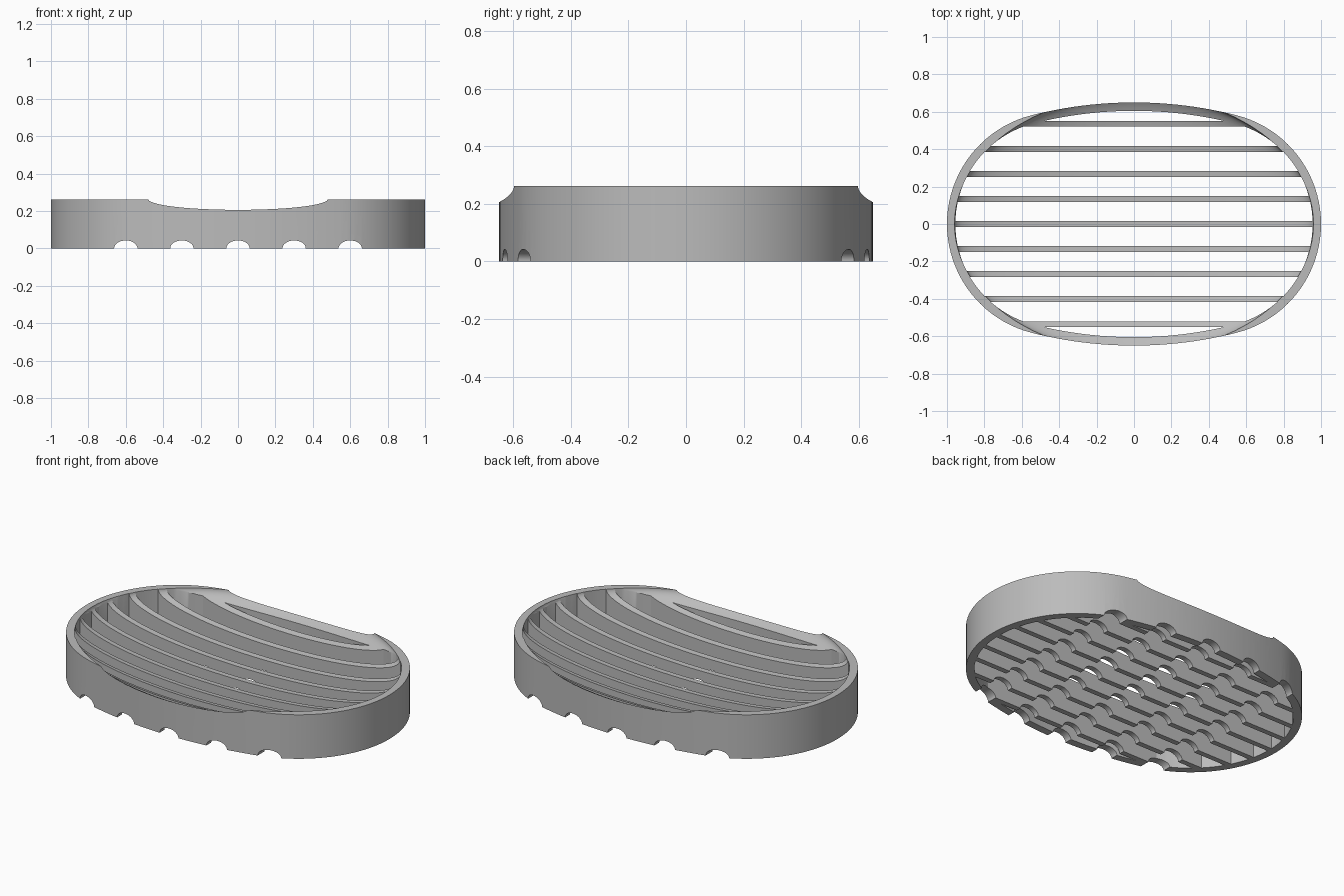
import bpy, bmesh, math

if "Cube" in bpy.data.objects:
    bpy.data.objects.remove(bpy.data.objects["Cube"])

HEIGHT, WALL = 0.262, 0.045
END_C, END_R = 0.4, 0.6            # end arcs of the oval
SIDE_C, SIDE_R = 1.575, 2.225      # long shallow side arcs
JOIN = math.atan2(SIDE_C, END_C)   # angle where the arcs meet

grey = bpy.data.materials.new("plain grey")
grey.diffuse_color = (0.5, 0.5, 0.5, 1)
grey.use_nodes = True
grey.node_tree.nodes["Principled BSDF"].inputs["Base Color"].default_value = grey.diffuse_color


def oval(inset):
    """Four-arc oval outline, counter-clockwise."""
    def arc(cx, cy, r, a, b, n):
        return [(cx + r * math.cos(a + (b - a) * i / n),
                 cy + r * math.sin(a + (b - a) * i / n)) for i in range(n)]
    e, s, pi = END_R - inset, SIDE_R - inset, math.pi
    half = arc(END_C, 0, e, -JOIN, JOIN, 40) + arc(0, -SIDE_C, s, JOIN, pi - JOIN, 24)
    return half + [(-x, -y) for x, y in half]


def half_length(y, inset):
    """Half-length of the oval at a given y."""
    y = abs(y)
    e, s = END_R - inset, SIDE_R - inset
    if y < e * math.sin(JOIN):
        return END_C + math.sqrt(e * e - y * y)
    return math.sqrt(s * s - (y + SIDE_C) ** 2)


def prism(name, loops, z0, z1):
    """Extruded outline; a second loop makes a hole."""
    bm = bmesh.new()
    rings = [[[bm.verts.new((x, y, z)) for x, y in lp] for z in (z0, z1)] for lp in loops]
    for lo, hi in rings:
        for i in range(len(lo)):
            j = (i + 1) % len(lo)
            bm.faces.new((lo[i], lo[j], hi[j], hi[i]))
    for k in (0, 1):
        a = rings[0][k]
        if len(rings) == 1:
            bm.faces.new(a)
        else:
            b = rings[1][k]
            for i in range(len(a)):
                j = (i + 1) % len(a)
                bm.faces.new((a[i], a[j], b[j], b[i]))
    bmesh.ops.recalc_face_normals(bm, faces=bm.faces)
    me = bpy.data.meshes.new(name)
    bm.to_mesh(me)
    bm.free()
    me.materials.append(grey)
    ob = bpy.data.objects.new(name, me)
    bpy.context.collection.objects.link(ob)
    return ob


# Cutters: ellipsoid scoop and drainage channels
bpy.ops.mesh.primitive_uv_sphere_add(segments=96, ring_count=64, location=(0, 0, HEIGHT + 0.0005))
scoop = bpy.context.object
scoop.name = "scoop_cutter"
scoop.scale = (0.96, 0.69, 0.17)
cutters = [scoop]
for i in range(-2, 3):
    bpy.ops.mesh.primitive_cylinder_add(vertices=40, radius=1, depth=2,
                                        location=(0.3 * i, 0, 0), rotation=(math.pi / 2, 0, 0))
    c = bpy.context.object
    c.name = "channel_cutter"
    c.scale = (0.062, 0.042, 1)
    cutters.append(c)
for c in cutters:
    c.hide_render = True
    c.data.materials.append(grey)

# Oval wall
parts = [prism("oval_wall", [oval(0), oval(WALL)], 0, HEIGHT)]

# Parallel slats, ends buried in the wall
for k in range(-4, 5):
    ya, yb = 0.134 * k - 0.016, 0.134 * k + 0.016
    xa, xb = half_length(ya, WALL - 0.01), half_length(yb, WALL - 0.01)
    parts.append(prism("slat", [[(-xa, ya), (xa, ya), (xb, yb), (-xb, yb)]], 0, HEIGHT))

# Carve the bowl and the channels, then shade
for ob in parts:
    for c in cutters:
        m = ob.modifiers.new("cut", 'BOOLEAN')
        m.operation, m.solver, m.object = 'DIFFERENCE', 'EXACT', c
bpy.context.view_layer.update()
deps = bpy.context.evaluated_depsgraph_get()
meshes = [bpy.data.meshes.new_from_object(ob.evaluated_get(deps)) for ob in parts]
for ob, me in zip(parts, meshes):
    ob.modifiers.clear()
    ob.data = me
for c in cutters:
    bpy.data.objects.remove(c)
bpy.ops.object.select_all(action='DESELECT')
for ob in parts:
    ob.select_set(True)
bpy.context.view_layer.objects.active = parts[0]
bpy.ops.object.shade_smooth_by_angle(angle=math.radians(30))
